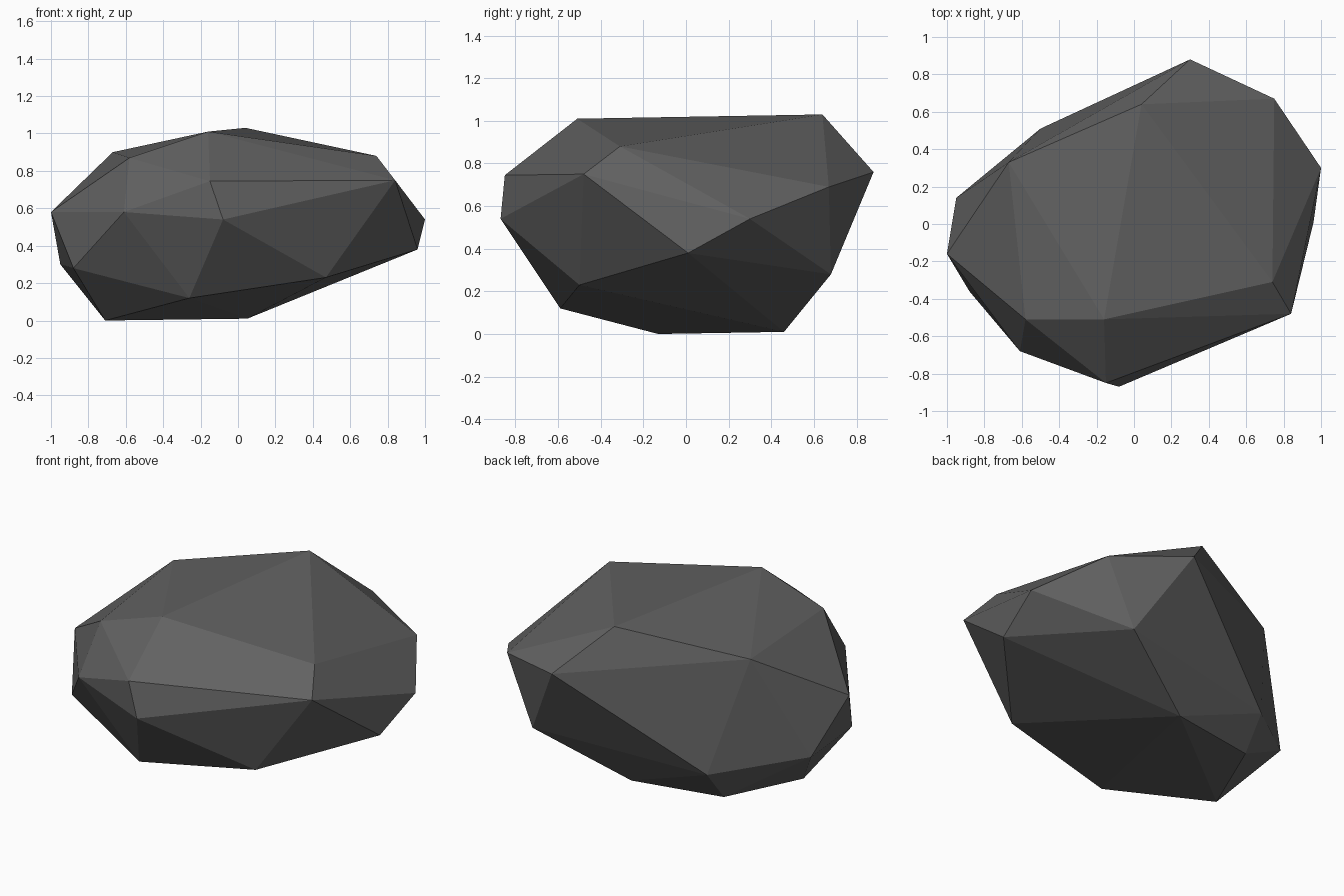
import bpy
import bmesh

cube = bpy.data.objects.get("Cube")
if cube:
    bpy.data.objects.remove(cube, do_unlink=True)


def flat_material(name, colour):
    mat = bpy.data.materials.new(name)
    mat.use_nodes = True
    mat.diffuse_color = colour
    shader = mat.node_tree.nodes["Principled BSDF"]
    shader.inputs["Base Color"].default_value = colour
    shader.inputs["Roughness"].default_value = 0.9
    return mat


def hull_object(name, corners, mat):
    """Wrap the corner points in a flat-shaded convex shell."""
    bm = bmesh.new()
    for corner in corners:
        bm.verts.new(corner)
    bmesh.ops.convex_hull(bm, input=bm.verts[:], use_existing_faces=False)
    loose = [v for v in bm.verts if not v.link_faces]
    bmesh.ops.delete(bm, geom=loose, context="VERTS")
    bmesh.ops.recalc_face_normals(bm, faces=bm.faces[:])
    mesh = bpy.data.meshes.new(name)
    bm.to_mesh(mesh)
    bm.free()
    mesh.materials.append(mat)
    obj = bpy.data.objects.new(name, mesh)
    bpy.context.collection.objects.link(obj)
    return obj


# Chipped crown of the boulder
crown = [(-.67, .33, .9), (-.58, -.51, .87), (-.16, -.51, 1.01),
         (.04, .64, 1.03), (.74, -.31, .88)]

# Corners around the widest part, counter-clockwise from the right side
girdle = [(-1, -.16, .58), (-.61, -.68, .58), (-.15, -.85, .745),
          (-.08, -.87, .54), (.84, -.48, .75), (.96, .01, .38),
          (1, .3, .54), (.75, .67, .69), (.3, .88, .76)]

# Undercut corners between the girdle and the ground
undercut = [(-.95, .14, .3), (-.88, -.36, .28), (-.26, -.59, .12),
            (.47, -.5, .23), (.57, .68, .28), (-.5, .51, .21)]

# Small footprint resting on the ground
footprint = [(-.71, -.13, 0), (.05, .46, .01), (-.51, .36, .02)]

stone = flat_material("dark grey stone", (.12, .12, .12, 1))
hull_object("boulder", crown + girdle + undercut + footprint, stone)
